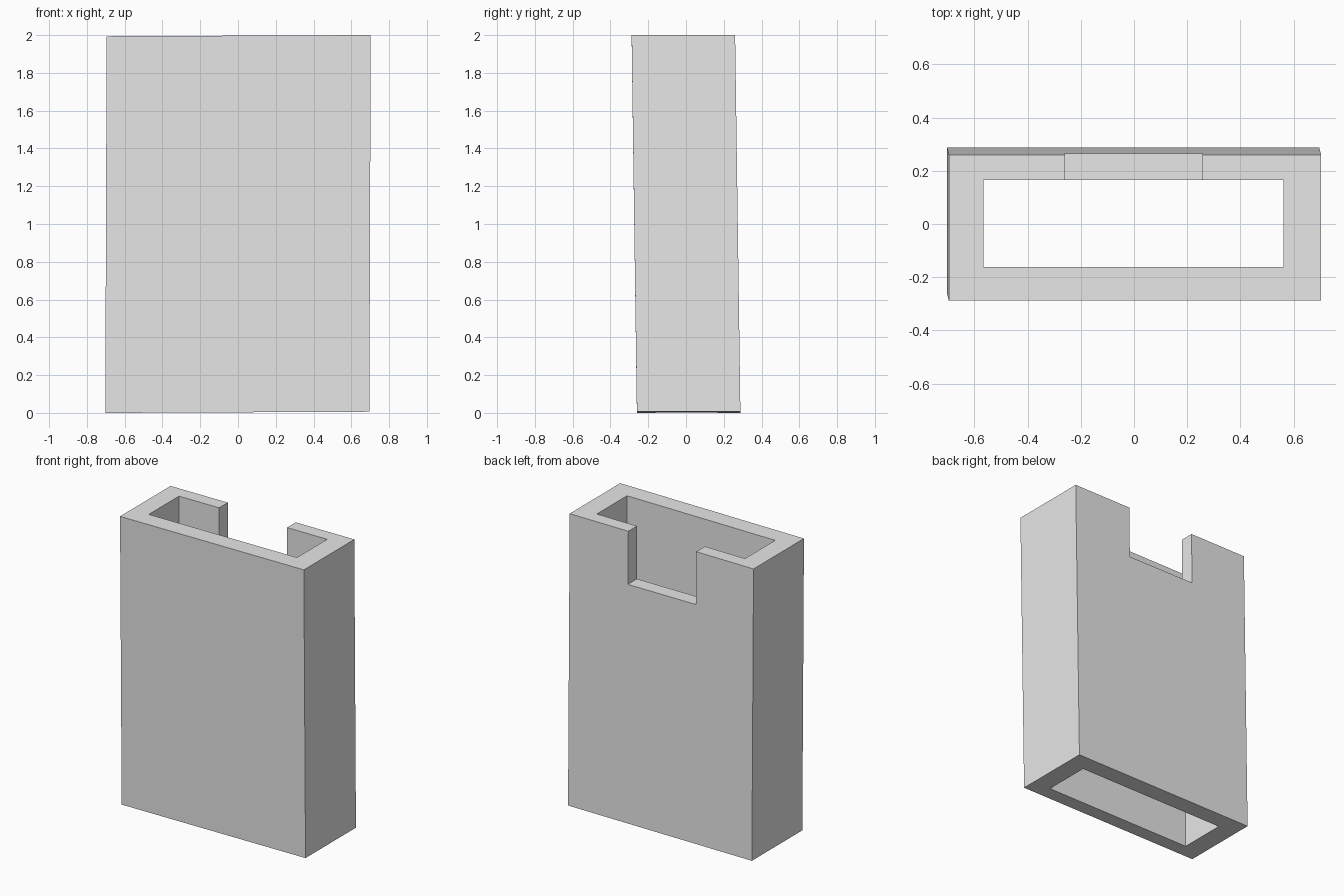
import bpy
from mathutils import Matrix

if "Cube" in bpy.data.objects:
    bpy.data.objects.remove(bpy.data.objects["Cube"], do_unlink=True)

grey = bpy.data.materials.new("light_grey")
grey.use_nodes = True
grey.diffuse_color = (0.8, 0.8, 0.8, 1)
grey.node_tree.nodes["Principled BSDF"].inputs["Base Color"].default_value = (0.8, 0.8, 0.8, 1)


def box(name, low, high):
    """Box spanning two opposite corners, given in model space."""
    bpy.ops.mesh.primitive_cube_add(size=1)
    ob = bpy.context.object
    ob.name = name
    centre = [(a + b) / 2 for a, b in zip(low, high)]
    size = [b - a for a, b in zip(low, high)]
    ob.data.transform(Matrix.Translation(centre) @ Matrix.Diagonal((*size, 1)))
    ob.data.materials.append(grey)
    return ob


# Outer shell, leaning slightly forward and sideways
sleeve = box("sleeve", (-0.699, -0.274, 0.003), (0.699, 0.274, 1.997))
for v in sleeve.data.vertices:
    x, y, z = v.co
    v.co = (x + 0.0035 * (z - 1), y - 0.014 * (z - 1), z + 0.0045 * x)

# Upright slot through the whole height, and the thumb notch in the back wall
cutters = [
    box("slot_cutter", (-0.565, -0.162, -0.5), (0.562, 0.166, 2.5)),
    box("notch_cutter", (-0.26, 0, 1.635), (0.257, 0.5, 2.5)),
]
for cutter in cutters:
    mod = sleeve.modifiers.new(cutter.name, "BOOLEAN")
    mod.operation = "DIFFERENCE"
    mod.solver = "EXACT"
    mod.object = cutter

# Apply the cuts and drop the cutters
bpy.ops.object.select_all(action="DESELECT")
sleeve.select_set(True)
bpy.context.view_layer.objects.active = sleeve
for mod in list(sleeve.modifiers):
    bpy.ops.object.modifier_apply(modifier=mod.name)
for cutter in cutters:
    bpy.data.objects.remove(cutter, do_unlink=True)
